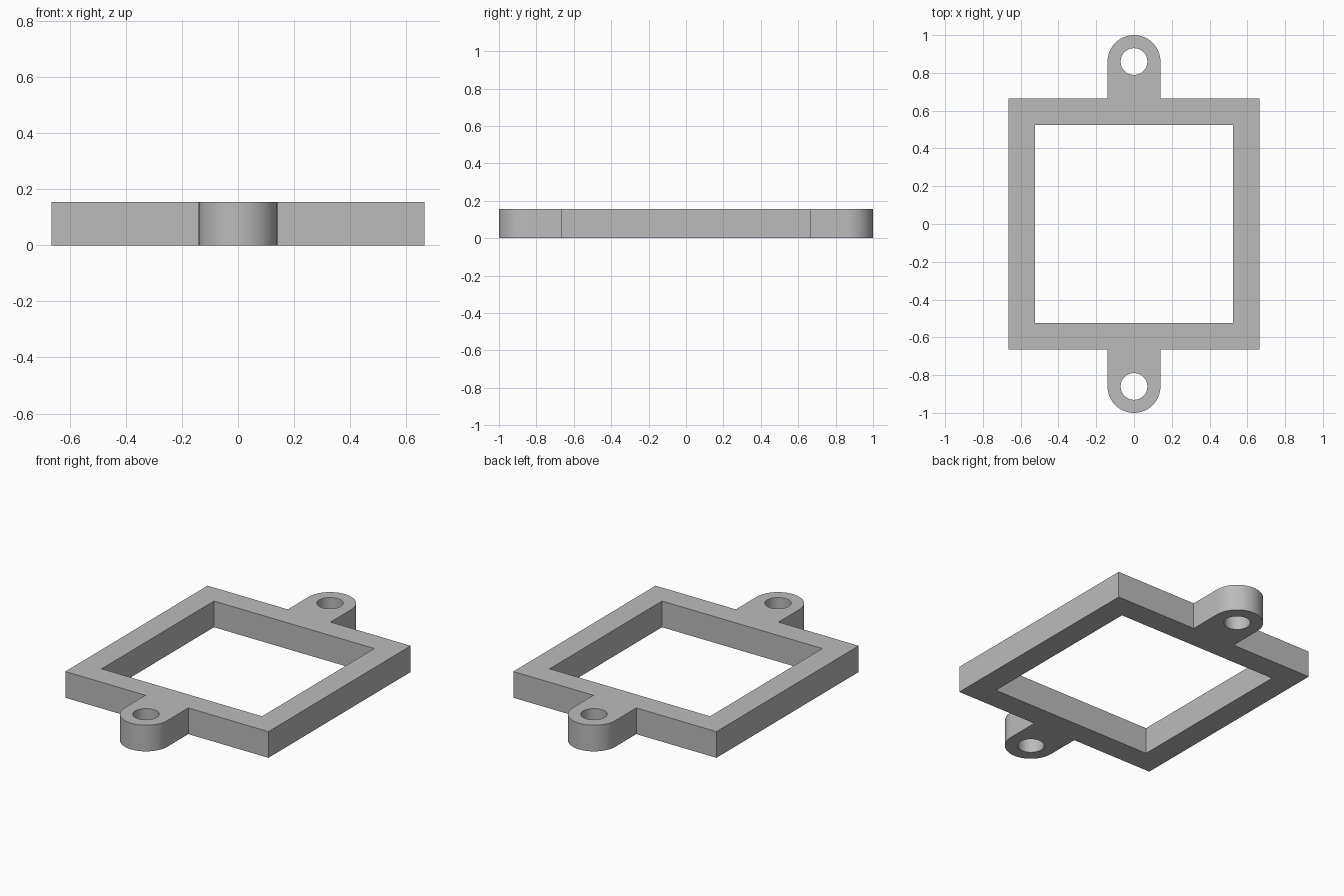
import bpy
from math import pi, cos, sin

cube = bpy.data.objects.get("Cube")
if cube:
    bpy.data.objects.remove(cube, do_unlink=True)

HEIGHT = 0.155
OUTER, INNER = 0.665, 0.525      # half sizes of the square frame
TAB_R, HOLE_R = 0.14, 0.071      # rounded mounting tabs and their holes
TAB_Y = 1 - TAB_R
STEPS = 32

grey = bpy.data.materials.new("plain grey")
grey.use_nodes = True
colour = (0.5, 0.5, 0.5, 1)
grey.diffuse_color = colour
grey.node_tree.nodes["Principled BSDF"].inputs["Base Color"].default_value = colour


def arc(cy, r, start, sweep, n):
    return [(r * cos(start + sweep * i / n), cy + r * sin(start + sweep * i / n))
            for i in range(n + 1)]


def add_loop(curve, points):
    spline = curve.splines.new("POLY")
    spline.points.add(len(points) - 1)
    for p, (x, y) in zip(spline.points, points):
        p.co = (x, y, 0, 1)
    spline.use_cyclic_u = True


# Outline: half of the frame with one tab, then the same half turned around
half = [(OUTER, OUTER), (TAB_R, OUTER)]
half += arc(TAB_Y, TAB_R, 0, pi, STEPS)
half += [(-TAB_R, OUTER), (-OUTER, OUTER)]
outline = half + [(-x, -y) for x, y in half]

curve = bpy.data.curves.new("frame_profile", "CURVE")
curve.dimensions = "2D"
curve.fill_mode = "BOTH"
curve.extrude = HEIGHT / 2
add_loop(curve, outline)

# Square window and the two screw holes
add_loop(curve, [(INNER, INNER), (-INNER, INNER), (-INNER, -INNER), (INNER, -INNER)])
for side in (1, -1):
    add_loop(curve, arc(side * TAB_Y, HOLE_R, 0, 2 * pi, STEPS)[:-1])

# Turn the profile into a solid mesh
frame = bpy.data.objects.new("mounting_frame", curve)
bpy.context.collection.objects.link(frame)
frame.location.z = HEIGHT / 2
bpy.ops.object.select_all(action="DESELECT")
frame.select_set(True)
bpy.context.view_layer.objects.active = frame
bpy.ops.object.convert(target="MESH")
frame = bpy.context.object
frame.data.materials.clear()
frame.data.materials.append(grey)

# Weld the caps to the walls and face everything outward
bpy.ops.object.mode_set(mode="EDIT")
bpy.ops.mesh.select_all(action="SELECT")
bpy.ops.mesh.remove_doubles(threshold=0.0005)
bpy.ops.mesh.normals_make_consistent(inside=False)
bpy.ops.object.mode_set(mode="OBJECT")
bpy.ops.object.shade_smooth_by_angle(angle=pi / 6)
